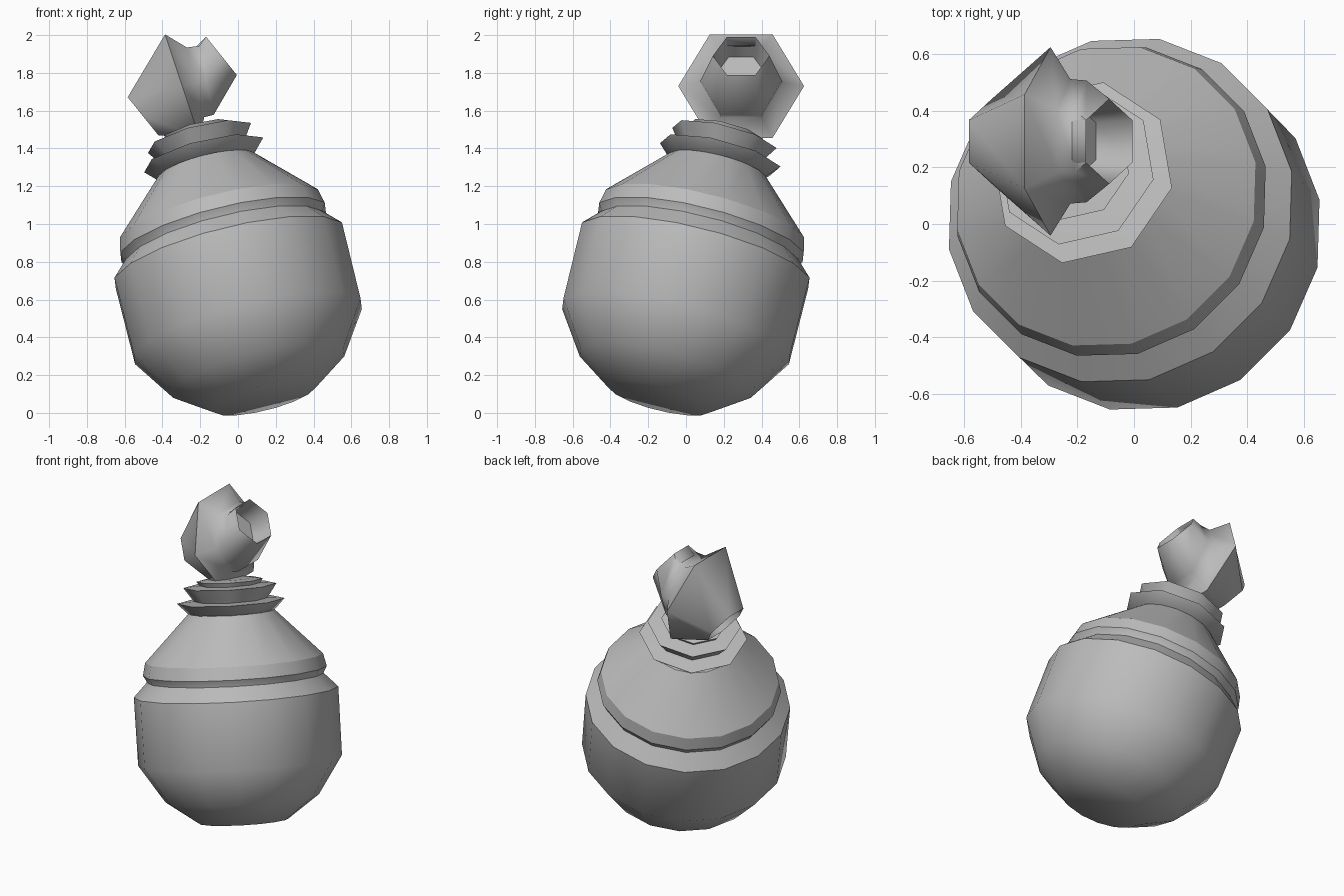
import bpy, bmesh, math
from mathutils import Vector

cube = bpy.data.objects.get("Cube")
if cube:
    bpy.data.objects.remove(cube, do_unlink=True)

grey = bpy.data.materials.new("plain_grey")
grey.use_nodes = True
colour = (0.5, 0.5, 0.5, 1)
grey.diffuse_color = colour
grey.node_tree.nodes["Principled BSDF"].inputs["Base Color"].default_value = colour


def loft(name, rings, sides, smooth_angle):
    """Skin a list of (centre, axis, radius, phase) polygon rings and cap both ends."""
    bm = bmesh.new()
    loops = []
    for centre, axis, radius, phase in rings:
        turn = Vector((0, 0, 1)).rotation_difference(axis)
        loop = []
        for i in range(sides):
            a = math.radians(phase) + math.tau * i / sides
            offset = turn @ Vector((math.cos(a), math.sin(a), 0))
            loop.append(bm.verts.new(centre + radius * offset))
        loops.append(loop)
    for low, high in zip(loops, loops[1:]):
        for i in range(sides):
            j = (i + 1) % sides
            bm.faces.new((low[i], low[j], high[j], high[i]))
    bm.faces.new(loops[0][::-1])
    bm.faces.new(loops[-1])
    bmesh.ops.recalc_face_normals(bm, faces=bm.faces)
    mesh = bpy.data.meshes.new(name)
    bm.to_mesh(mesh)
    bm.free()
    mesh.materials.append(grey)
    obj = bpy.data.objects.new(name, mesh)
    bpy.context.collection.objects.link(obj)
    bpy.ops.object.select_all(action='DESELECT')
    obj.select_set(True)
    bpy.context.view_layer.objects.active = obj
    bpy.ops.object.shade_smooth_by_angle(angle=math.radians(smooth_angle))
    return obj


# Leaning axis shared by the body and neck
lean = Vector((-0.25, 0.25, 1)).normalized()
middle = Vector((0, 0, 0.64))


def turned(name, profile, sides, phase, smooth_angle):
    rings = [(middle + lean * t, lean, r, phase) for r, t in profile]
    return loft(name, rings, sides, smooth_angle)


# Round bulb with a flat base
turned("bulb_body", [(0.28, -0.595), (0.475, -0.455), (0.63, -0.22),
                     (0.632, 0.205), (0.545, 0.295)],
       16, 11.25, 40)

# Lid with a rim and a conical shoulder
turned("conical_shoulder", [(0.545, 0.285), (0.548, 0.3), (0.568, 0.335),
                            (0.55, 0.415), (0.265, 0.705)],
       16, 11.25, 30)

# Stacked flared collars
for i, (low_r, low_t, tip_r, tip_t) in enumerate([(0.26, 0.695, 0.333, 0.77),
                                                  (0.225, 0.775, 0.288, 0.865),
                                                  (0.18, 0.86, 0.205, 0.9)]):
    turned(f"neck_collar_{i + 1}", [(low_r, low_t), (tip_r, tip_t), (low_r * 0.8, tip_t + 0.01)],
           8, 33.75, 50)

# Six-sided spool on top: upper and lower edge points (x, z) of each section, and radius
sections = [
    ((-0.44, 1.73), (-0.33, 1.59), 0.13),    # left recess
    ((-0.575, 1.66), (-0.43, 1.48), 0.15),   # left mouth
    ((-0.385, 2.0), (-0.205, 1.46), 0.333),  # wide ridge
    ((-0.275, 1.95), (-0.175, 1.55), 0.22),
    ((-0.21, 1.96), (-0.125, 1.56), 0.215),
    ((-0.16, 1.98), (-0.015, 1.8), 0.15),    # right mouth
    ((-0.26, 1.865), (-0.15, 1.73), 0.13),   # right recess
]
spool = []
for (x1, z1), (x2, z2), radius in sections:
    centre = Vector(((x1 + x2) / 2, 0.292, (z1 + z2) / 2))
    axis = Vector((z1 - z2, 0, x2 - x1)).normalized()
    spool.append((centre, axis, radius, 90))
loft("top_spool", spool, 6, 65)
